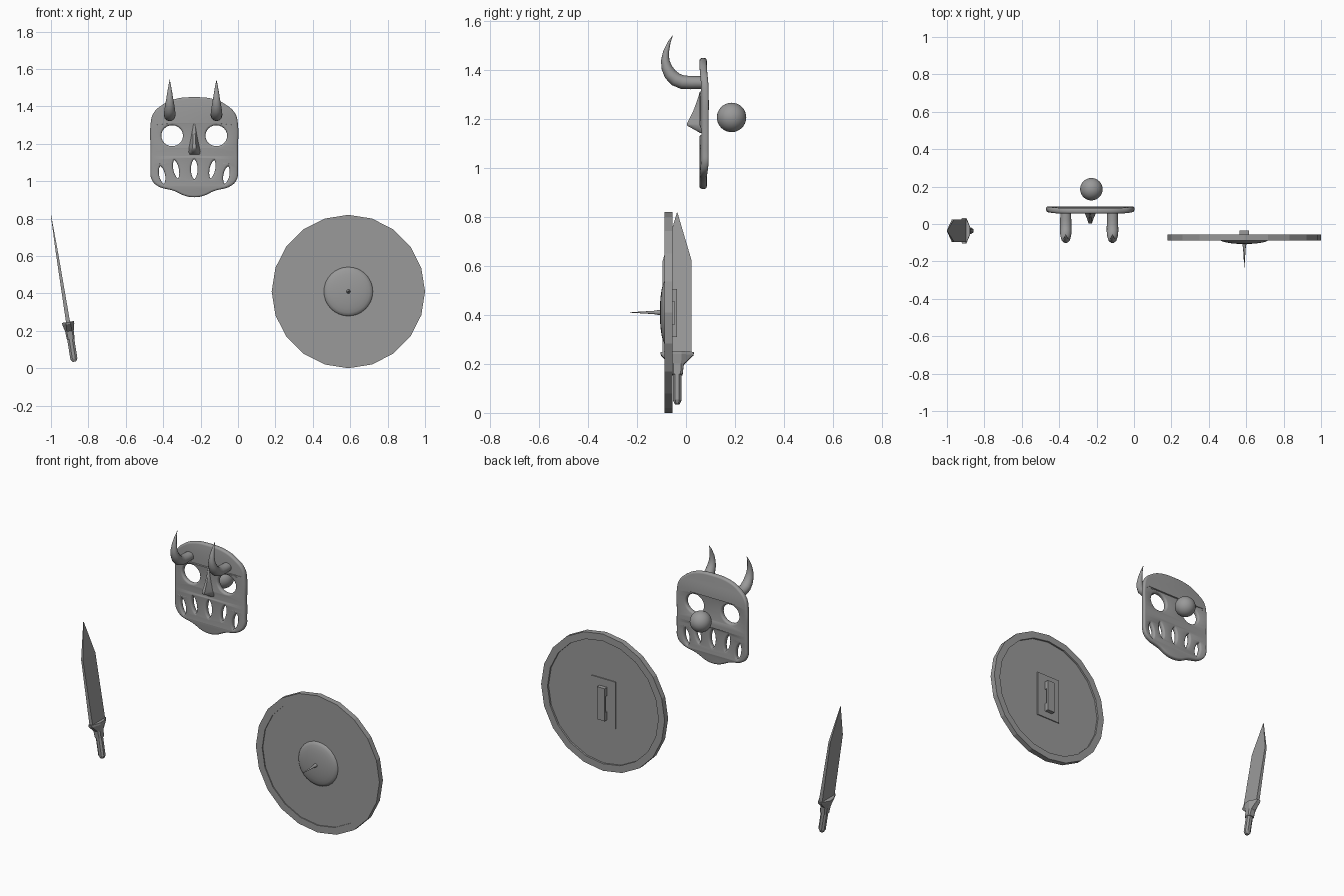
import bpy, bmesh, math
from mathutils import Vector, Matrix

if "Cube" in bpy.data.objects:
    bpy.data.objects.remove(bpy.data.objects["Cube"])

grey = bpy.data.materials.new("mid_grey")
grey.diffuse_color = (0.32, 0.32, 0.32, 1)
grey.use_nodes = True
grey.node_tree.nodes["Principled BSDF"].inputs["Base Color"].default_value = grey.diffuse_color


def shade(ob, angle):
    bpy.ops.object.select_all(action='DESELECT')
    ob.select_set(True)
    bpy.context.view_layer.objects.active = ob
    bpy.ops.object.shade_smooth_by_angle(angle=math.radians(angle))


def loft(name, rings, matrix=None, smooth=0):
    """Skin a list of equal-length rings and cap both ends."""
    bm = bmesh.new()
    vs = [[bm.verts.new(p) for p in ring] for ring in rings]
    n = len(vs[0])
    for a, b in zip(vs, vs[1:]):
        for i in range(n):
            j = (i + 1) % n
            bm.faces.new((a[i], a[j], b[j], b[i]))
    bm.faces.new(vs[0])
    bm.faces.new(vs[-1])
    bmesh.ops.remove_doubles(bm, verts=bm.verts, dist=1e-5)
    bmesh.ops.recalc_face_normals(bm, faces=bm.faces)
    me = bpy.data.meshes.new(name)
    bm.to_mesh(me)
    bm.free()
    me.materials.append(grey)
    ob = bpy.data.objects.new(name, me)
    bpy.context.collection.objects.link(ob)
    if matrix:
        ob.matrix_world = matrix
    if smooth:
        shade(ob, smooth)
    return ob


def lathe(name, profile, sides, centre, smooth=0):
    """Turn (radius, y) points around a front-to-back axis."""
    rings = [[(r * math.cos(2 * math.pi * i / sides), y, r * math.sin(2 * math.pi * i / sides))
              for i in range(sides)] for r, y in profile]
    return loft(name, rings, Matrix.Translation(centre), smooth)


def box(name, x, y, z):
    """Box from (min, max) pairs."""
    ring = lambda h: [(x[0], y[0], h), (x[1], y[0], h), (x[1], y[1], h), (x[0], y[1], h)]
    return loft(name, [ring(z[0]), ring(z[1])])


# ---- mask plate: filled outline with eye and mouth holes
MX = -0.234
curve = bpy.data.curves.new("mask", 'CURVE')
curve.dimensions = '2D'
curve.fill_mode = 'BOTH'
curve.extrude, curve.bevel_depth, curve.bevel_resolution = 0.004, 0.011, 2
curve.offset = -0.011
curve.resolution_u = 5
half = [(0.11, 1.437), (0.172, 1.407), (0.22, 1.36), (0.234, 1.30), (0.234, 1.18), (0.234, 1.07),
        (0.23, 1.015), (0.20, 0.977), (0.105, 0.947), (0.05, 0.922)]
outline = [(0, 1.449)] + half + [(0, 0.914)] + [(-x, z) for x, z in reversed(half)]
sp = curve.splines.new('BEZIER')
sp.bezier_points.add(len(outline) - 1)
for bp, (x, z) in zip(sp.bezier_points, outline):
    bp.co = (x, z, 0)
    bp.handle_left_type = bp.handle_right_type = 'AUTO'
sp.use_cyclic_u = True


def hole(cx, cz, w, h, tilt, power, n=24):
    s = curve.splines.new('POLY')
    s.points.add(n - 1)
    for i, p in enumerate(s.points):
        t = 2 * math.pi * i / n
        x = w * math.copysign(abs(math.sin(t)) ** power, math.sin(t))
        z = h * math.cos(t)
        p.co = (cx + x * math.cos(tilt) - z * math.sin(tilt),
                cz + x * math.sin(tilt) + z * math.cos(tilt), 0, 1)
    s.use_cyclic_u = True


for side in (-1, 1):
    hole(side * 0.118, 1.243, 0.058, 0.056, 0, 1)
    hole(side * 0.097, 1.064, 0.015, 0.050, -side * 0.2, 1.4)
    hole(side * 0.172, 1.033, 0.016, 0.048, -side * 0.2, 1.4)
hole(0, 1.064, 0.018, 0.053, 0, 1.4)

mask = bpy.data.objects.new("mask", curve)
bpy.context.collection.objects.link(mask)
bpy.ops.object.select_all(action='DESELECT')
mask.select_set(True)
bpy.context.view_layer.objects.active = mask
bpy.ops.object.convert(target='MESH')
mask = bpy.context.view_layer.objects.active
for v in mask.data.vertices:      # stand upright, sides curling slightly back
    x, z, d = v.co
    v.co = (x + MX, 0.070 - d + 0.010 * (abs(x) / 0.234) ** 6, z)
bm = bmesh.new()
bm.from_mesh(mask.data)
bmesh.ops.remove_doubles(bm, verts=bm.verts, dist=1e-5)
bmesh.ops.recalc_face_normals(bm, faces=bm.faces)
bm.to_mesh(mask.data)
bm.free()
mask.data.materials.clear()
mask.data.materials.append(grey)
shade(mask, 40)

# ---- nose: arched slices from bridge to underside (z, tip y, half width)
slices = [(1.31, 0.056, 0.010), (1.27, 0.043, 0.016), (1.23, 0.027, 0.022), (1.20, 0.011, 0.028),
          (1.18, 0.001, 0.032), (1.172, 0.003, 0.033), (1.155, 0.035, 0.034), (1.143, 0.056, 0.034)]
rings = []
for z, y, w in slices:
    d = 0.065 - y
    rings.append([(MX - w, 0.065, z), (MX - w * 0.55, 0.065 - d * 0.55, z), (MX - w * 0.28, y + d * 0.04, z),
                  (MX + w * 0.28, y + d * 0.04, z), (MX + w * 0.55, 0.065 - d * 0.55, z), (MX + w, 0.065, z)])
loft("nose", rings, smooth=60)

# ---- horns: (y, z, radius) along a path bending forward and up
path = [(0.065, 1.348, 0.026), (0.02, 1.348, 0.027), (-0.015, 1.350, 0.028), (-0.042, 1.361, 0.028),
        (-0.064, 1.382, 0.026), (-0.079, 1.410, 0.022), (-0.085, 1.440, 0.017), (-0.081, 1.475, 0.012),
        (-0.069, 1.512, 0.006), (-0.053, 1.543, 0.0)]
for label, hx in (("left_horn", -0.365), ("right_horn", -0.115)):
    rings = []
    for i, (y, z, r) in enumerate(path):
        a, b = path[max(i - 1, 0)], path[min(i + 1, len(path) - 1)]
        t = Vector((0, b[0] - a[0], b[1] - a[1])).normalized()
        n = t.cross(Vector((1, 0, 0)))
        rings.append([Vector((hx, y, z)) + r * (math.cos(k * math.pi / 6) * Vector((1.1, 0, 0))
                      + math.sin(k * math.pi / 6) * n) for k in range(12)])
    loft(label, rings, smooth=50)

# ---- loose ball behind the mask
bpy.ops.mesh.primitive_uv_sphere_add(segments=32, ring_count=16, radius=0.06, location=(-0.228, 0.186, 1.206))
ball = bpy.context.object
ball.name = "ball"
ball.data.materials.append(grey)
shade(ball, 30)

# ---- round shield: disc with raised rim, domed boss and spike
SX, SZ = 0.59, 0.41
C = (SX, 0, SZ)
lathe("shield", [(0, -0.082), (0.368, -0.082), (0.368, -0.088), (0.41, -0.088), (0.41, -0.055),
                 (0.368, -0.055), (0.368, -0.066), (0, -0.066)], 20, C)
dome = [(0.131 * math.cos(a), -0.082 - 0.025 * math.sin(a))
        for a in (k * math.pi / 12 for k in range(7))]
lathe("boss", [(0, -0.075), (0.131, -0.075)] + dome, 32, C, 35)
lathe("spike", [(0, -0.10), (0.012, -0.10), (0.007, -0.13), (0, -0.24)], 12, C, 40)

# ---- grip on the back of the shield
box("grip_plate", (SX - 0.08, SX + 0.08), (-0.068, -0.060), (SZ - 0.14, SZ + 0.14))
box("grip_bar", (SX - 0.025, SX + 0.025), (-0.046, -0.036), (SZ - 0.10, SZ + 0.095))
box("grip_lower_leg", (SX - 0.025, SX + 0.025), (-0.064, -0.040), (SZ - 0.10, SZ - 0.05))
box("grip_upper_leg", (SX - 0.025, SX + 0.025), (-0.064, -0.040), (SZ + 0.045, SZ + 0.095))

# ---- sword, leaning to the left, built along its own axis
SWORD = Matrix.Translation((-0.875, -0.036, 0.035)) @ Matrix.Rotation(math.radians(-9.07), 4, 'Y')


def octagon(z, hx, hy, a, e):
    """Half sizes hx, hy; a and e are half lengths of the flat sides."""
    return [(hx, -a, z), (hx, a, z), (e, hy, z), (-e, hy, z),
            (-hx, a, z), (-hx, -a, z), (-e, -hy, z), (e, -hy, z)]


loft("sword_handle", [octagon(0, 0.010, 0.009, 0.005, 0.005), octagon(0.016, 0.019, 0.017, 0.008, 0.008),
                      octagon(0.13, 0.019, 0.017, 0.008, 0.008)], SWORD)
loft("sword_guard", [octagon(0.122, 0.021, 0.022, 0.014, 0.014), octagon(0.165, 0.023, 0.027, 0.016, 0.014),
                     octagon(0.203, 0.032, 0.066, 0.018, 0.012), octagon(0.215, 0.033, 0.069, 0.018, 0.010)],
     SWORD)
blade = lambda z, t, w: [(t, -w, z), (t, w, z), (-t, w, z), (-t, -w, z)]
loft("sword_blade", [blade(0.20, 0.011, 0.059), blade(0.593, 0.006, 0.059), blade(0.793, 0.001, 0.001)], SWORD)
